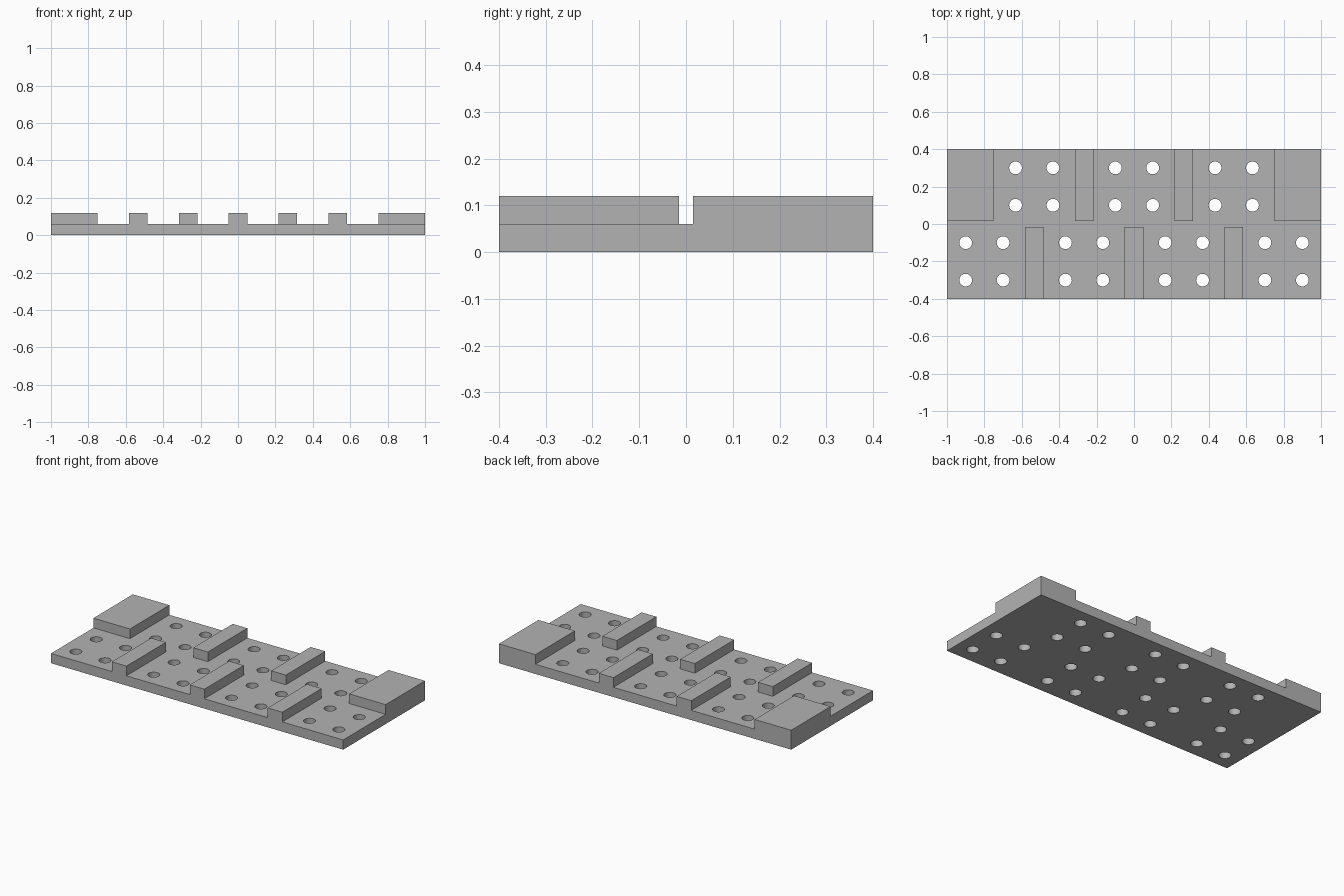
import bpy
import bmesh
from mathutils import Matrix, Vector

if "Cube" in bpy.data.objects:
    bpy.data.objects.remove(bpy.data.objects["Cube"], do_unlink=True)

PITCH = 1.6 / 3      # spacing of the hole groups along x
HALF_DEPTH = 0.4
BASE_H, RIB_H = 0.06, 0.12
GAP = 0.015          # half the gap between the two rows of ribs

grey = bpy.data.materials.new("grey")
grey.use_nodes = True
colour = (0.45, 0.45, 0.45, 1)
grey.diffuse_color = colour
grey.node_tree.nodes["Principled BSDF"].inputs["Base Color"].default_value = colour


def add_box(bm, low, high):
    low, high = Vector(low), Vector(high)
    matrix = Matrix.Translation((low + high) / 2) @ Matrix.Diagonal((*(high - low), 1))
    bmesh.ops.create_cube(bm, size=1, matrix=matrix)


def add_hole(bm, x, y):
    bmesh.ops.create_cone(bm, cap_ends=True, segments=32, radius1=0.034, radius2=0.034,
                          depth=0.3, matrix=Matrix.Translation((x, y, BASE_H / 2)))


def make_object(name, bm):
    mesh = bpy.data.meshes.new(name)
    bm.to_mesh(mesh)
    bm.free()
    mesh.materials.append(grey)
    obj = bpy.data.objects.new(name, mesh)
    bpy.context.collection.objects.link(obj)
    return obj


def combine(target, helper, operation):
    bpy.context.view_layer.objects.active = target
    mod = target.modifiers.new(operation.lower(), "BOOLEAN")
    mod.object, mod.operation, mod.solver = helper, operation, "EXACT"
    bpy.ops.object.modifier_apply(modifier=mod.name)
    bpy.data.objects.remove(helper, do_unlink=True)


# Base plate
bm = bmesh.new()
add_box(bm, (-1, -HALF_DEPTH, 0), (1, HALF_DEPTH, BASE_H))
plate = make_object("perforated_base_plate", bm)

# Raised ribs in two staggered rows, with wide blocks at the back corners
bm = bmesh.new()
for i in (-1, 0, 1):
    x = i * PITCH
    add_box(bm, (x - 0.05, -HALF_DEPTH, 0), (x + 0.05, -GAP, RIB_H))
for side in (-1, 1):
    x = side * PITCH / 2
    add_box(bm, (x - 0.05, GAP, 0), (x + 0.05, HALF_DEPTH, RIB_H))
    inner, outer = sorted((side * 0.75, side))
    add_box(bm, (inner, GAP, 0), (outer, HALF_DEPTH, RIB_H))
combine(plate, make_object("ribs", bm), "UNION")

# Round through holes, four in each bay
bm = bmesh.new()
for row, bays in ((-1, (-1.5, -0.5, 0.5, 1.5)), (1, (-1, 0, 1))):
    for bay in bays:
        for dx in (-0.1, 0.1):
            for y in (0.1, 0.3):
                add_hole(bm, bay * PITCH + dx, row * y)
combine(plate, make_object("hole_cutters", bm), "DIFFERENCE")

# Smooth hole walls, sharp box edges
bpy.ops.object.select_all(action="DESELECT")
plate.select_set(True)
bpy.context.view_layer.objects.active = plate
bpy.ops.object.shade_smooth_by_angle()
